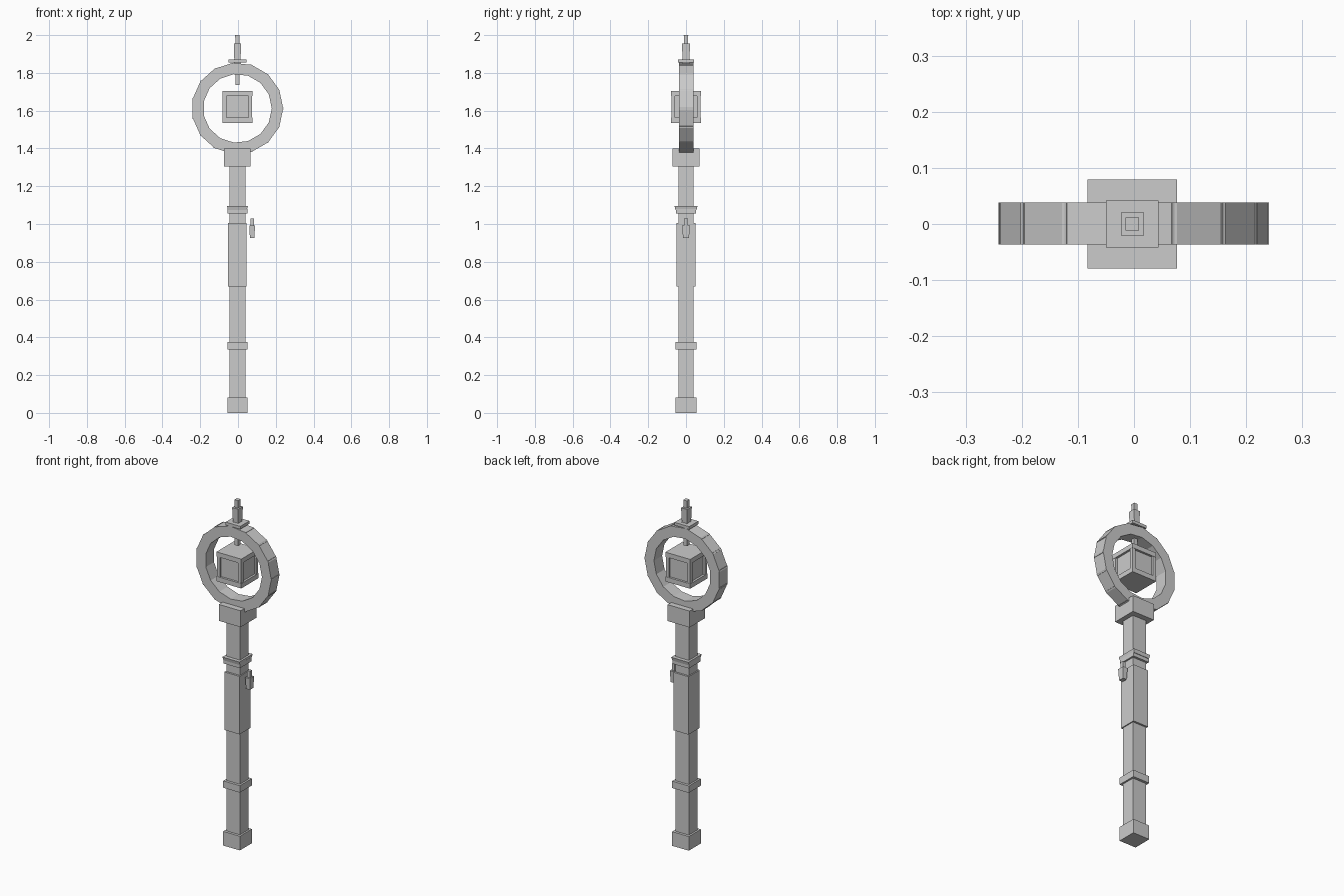
import bpy, bmesh, math
from mathutils import Matrix, Vector

if "Cube" in bpy.data.objects:
    bpy.data.objects.remove(bpy.data.objects["Cube"])

CX, CY = -0.003, 0.0   # shared axis of the staff

grey = bpy.data.materials.new("plain_grey")
grey.diffuse_color = (0.6, 0.6, 0.6, 1)
grey.use_nodes = True
grey.node_tree.nodes["Principled BSDF"].inputs["Base Color"].default_value = grey.diffuse_color


def add_box(bm, size, matrix, taper=1.0):
    """Box of given size; taper scales its lower end."""
    verts = bmesh.ops.create_cube(bm, size=1.0)["verts"]
    for v in verts:
        if v.co.z < 0:
            v.co.x *= taper
            v.co.y *= taper
        v.co = matrix @ Vector((v.co.x * size[0], v.co.y * size[1], v.co.z * size[2]))


def finish(name, bm):
    mesh = bpy.data.meshes.new(name)
    bm.to_mesh(mesh)
    bm.free()
    mesh.materials.append(grey)
    ob = bpy.data.objects.new(name, mesh)
    bpy.context.collection.objects.link(ob)
    return ob


def block(name, wx, wy, z0, z1, x=CX, y=CY, taper=1.0):
    bm = bmesh.new()
    add_box(bm, (wx, wy, z1 - z0), Matrix.Translation((x, y, (z0 + z1) / 2)), taper)
    return finish(name, bm)


# Shaft with its foot, bands, grip and collar
block("shaft", 0.086, 0.08, 0.04, 1.34)
block("foot", 0.107, 0.11, 0.0, 0.082)
block("lower_band", 0.107, 0.11, 0.335, 0.375)
block("grip", 0.098, 0.102, 0.67, 1.006)
block("collar_lower", 0.104, 0.106, 1.055, 1.08)
block("collar_upper", 0.11, 0.122, 1.075, 1.095, taper=0.92)
block("head_block", 0.14, 0.144, 1.305, 1.4)

# Hanging charm beside the grip
block("charm_link", 0.018, 0.02, 0.99, 1.03, x=0.075)
block("charm", 0.03, 0.04, 0.925, 0.992, x=0.075, taper=0.8)

# Ring of fifteen overlapping straight segments
bm = bmesh.new()
N, OUTER, THICK = 15, 0.237, 0.059
for k in range(N):
    a = math.radians(12 + k * 360 / N)
    m = (Matrix.Translation((CX, 0.001, 1.612)) @ Matrix.Rotation(-a, 4, 'Y')
         @ Matrix.Translation((OUTER - THICK / 2, 0, 0)))
    add_box(bm, (THICK, 0.075, 0.11), m)
finish("ring", bm)

# Floating lantern: slabs, corner posts and recessed core
block("lantern_top", 0.159, 0.159, 1.678, 1.705)
block("lantern_bottom", 0.159, 0.159, 1.535, 1.563)
block("lantern_core", 0.134, 0.134, 1.55, 1.69)
bm = bmesh.new()
for sx in (-1, 1):
    for sy in (-1, 1):
        add_box(bm, (0.02, 0.02, 0.13),
                Matrix.Translation((CX + sx * 0.068, CY + sy * 0.068, 1.62)))
finish("lantern_posts", bm)

# Spike inside the ring, and the finial on top
block("inner_spike", 0.022, 0.022, 1.737, 1.82)
block("top_plate", 0.094, 0.084, 1.855, 1.872)
block("finial_neck", 0.034, 0.04, 1.84, 1.873)
block("finial", 0.039, 0.043, 1.87, 1.956, taper=0.85)
block("finial_tip", 0.024, 0.024, 1.95, 2.0, taper=0.85)
